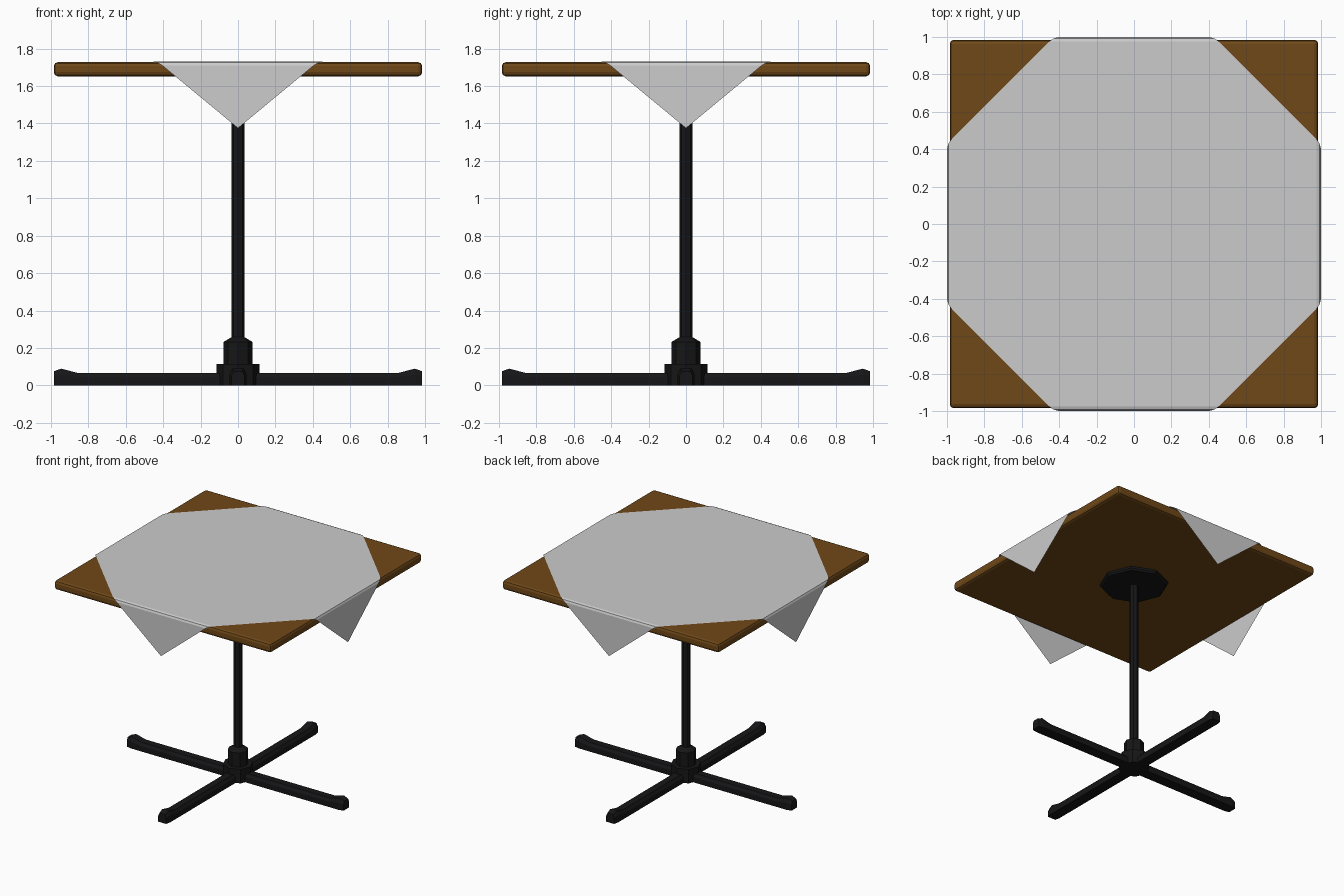
import bpy, bmesh
from math import cos, sin, pi

if "Cube" in bpy.data.objects:
    bpy.data.objects.remove(bpy.data.objects["Cube"])


def material(name, rgb):
    m = bpy.data.materials.new(name)
    m.diffuse_color = (*rgb, 1)
    m.use_nodes = True
    m.node_tree.nodes["Principled BSDF"].inputs["Base Color"].default_value = m.diffuse_color
    return m


WOOD = material("brown_wood", (0.16, 0.065, 0.009))
METAL = material("black_metal", (0.008, 0.008, 0.009))


def finish(name, bm, mat=None):
    bmesh.ops.recalc_face_normals(bm, faces=bm.faces)
    me = bpy.data.meshes.new(name)
    bm.to_mesh(me)
    bm.free()
    ob = bpy.data.objects.new(name, me)
    bpy.context.collection.objects.link(ob)
    if mat:
        me.materials.append(mat)
    return ob


def loft(name, rings, mat):
    """Skin a list of equal-length point rings and cap both ends."""
    bm = bmesh.new()
    vs = [[bm.verts.new(p) for p in r] for r in rings]
    n = len(vs[0])
    for a, b in zip(vs, vs[1:]):
        for i in range(n):
            j = (i + 1) % n
            bm.faces.new((a[i], a[j], b[j], b[i]))
    bm.faces.new(vs[0])
    bm.faces.new(vs[-1])
    return finish(name, bm, mat)


def turned(name, profile, sides=8):
    """Low-poly turned part from (radius, z) pairs."""
    return loft(name, [[(r * cos(2 * pi * i / sides), r * sin(2 * pi * i / sides), z)
                        for i in range(sides)] for r, z in profile], METAL)


# Wooden top with rounded edges
bm = bmesh.new()
bmesh.ops.create_cube(bm, size=1)
for v in bm.verts:
    v.co.x *= 1.97
    v.co.y *= 1.97
    v.co.z = 1.69 + v.co.z * 0.076
top = finish("table_top", bm, WOOD)
bev = top.modifiers.new("edge_round", 'BEVEL')
bev.width = 0.022
bev.segments = 2

# Cloth: square turned 45 degrees, its four corners hanging over the edges
bm = bmesh.new()
strip = [(0.975, 0.455, 1.731), (0.992, 0.43, 1.725), (0.999, 0.405, 1.71)]
outline = []
for k in range(4):
    c, s = round(cos(k * pi / 2)), round(sin(k * pi / 2))
    put = lambda x, y, z: bm.verts.new((x * c - y * s, x * s + y * c, z))
    rows = [(put(x, -w, z), put(x, w, z)) for x, w, z in strip]
    for a, b in zip(rows, rows[1:]):
        bm.faces.new((a[0], b[0], b[1], a[1]))
    bm.faces.new((rows[-1][0], put(1.0, 0, 1.375), rows[-1][1]))
    outline += rows[0]
bm.faces.new(outline)
finish("tablecloth", bm)

# Mounting plate, pole and hub
turned("mounting_plate", [(0.25, 1.622), (0.262, 1.635), (0.262, 1.655)])
turned("pole", [(0.034, 0.2), (0.034, 1.64)])
turned("hub_collar", [(0.077, 0.05), (0.077, 0.232), (0.034, 0.258)])
turned("hub_base", [(0.115, 0.0), (0.115, 0.115)])

# Four cross legs with raised foot ends: (distance, half width, height)
stations = [(0.0, 0.045, 0.067), (0.86, 0.045, 0.067),
            (0.945, 0.045, 0.089), (0.985, 0.036, 0.075)]
for k, side in enumerate(("right", "back", "left", "front")):
    rings = [[(d, -w, 0), (d, w, 0), (d, w, 0.65 * h), (d, 0.65 * w, h),
              (d, -0.65 * w, h), (d, -w, 0.65 * h)] for d, w, h in stations]
    leg = loft(side + "_leg", rings, METAL)
    leg.rotation_euler.z = k * pi / 2
